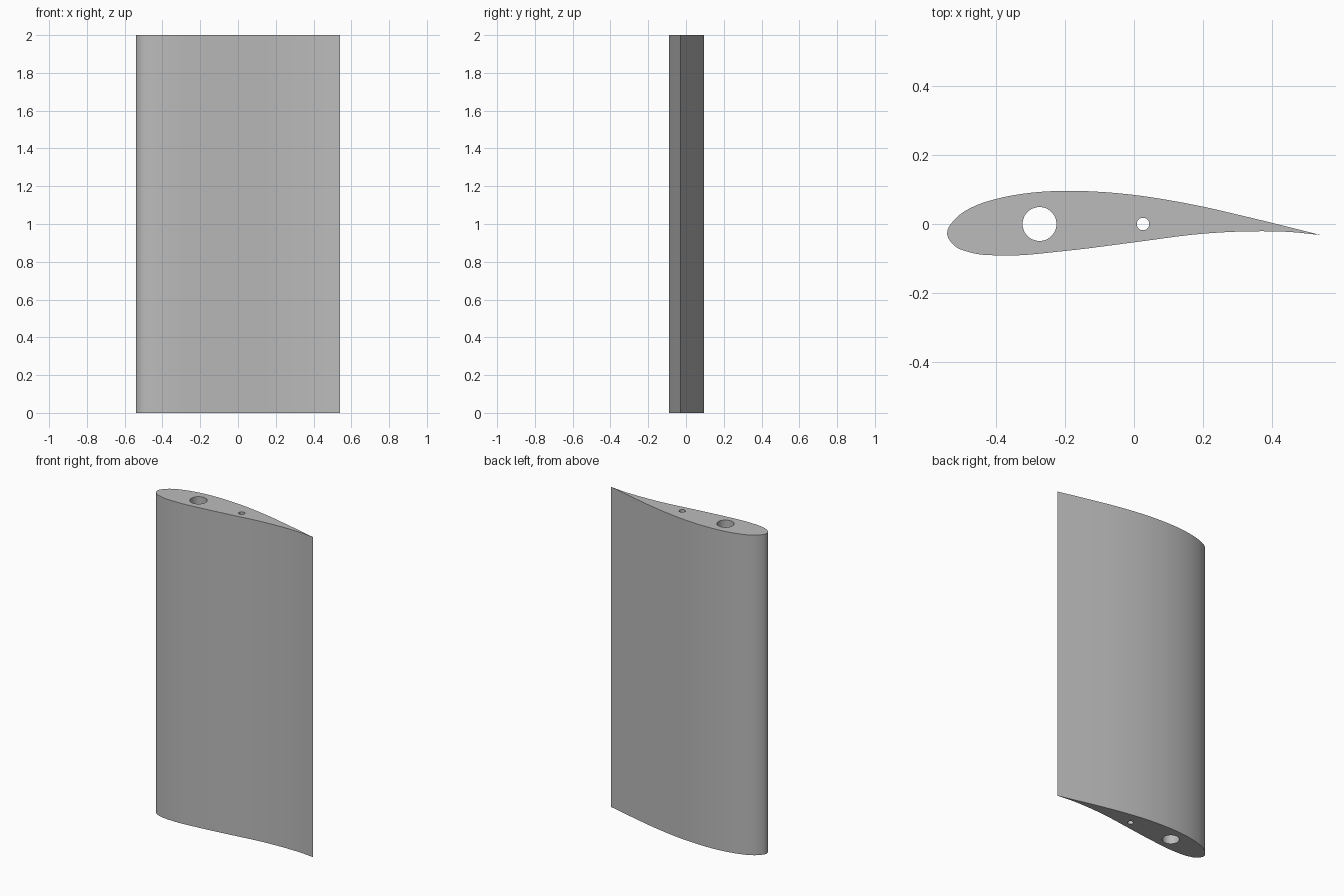
import bpy
import bmesh
from math import cos, sin, pi, radians
from mathutils import Vector

cube = bpy.data.objects.get("Cube")
if cube:
    bpy.data.objects.remove(cube, do_unlink=True)

HEIGHT = 2.0

# Section knots, from the trailing edge over the back to the nose and round
KNOTS = [(.54, -.032), (.4, .003), (.3, .027), (.2, .05), (.1, .069), (0, .084),
         (-.1, .093), (-.19, .096), (-.3, .09), (-.4, .072), (-.46, .052), (-.51, .021),
         (-.54, -.03), (-.52, -.062), (-.47, -.083), (-.38, -.091), (-.2, -.078),
         (0, -.053), (.2, -.028), (.35, -.021), (.45, -.023), (.54, -.032)]
HOLES = [(-.273, .049, 48), (.026, .018, 32)]  # x, radius, sides


def smooth_path(knots, steps):
    """Spline through the knots, leaving the end sharp."""
    p = [Vector(k) for k in knots]

    def tangent(i):
        if i == 0:
            return p[1] - p[0]
        if i == len(p) - 1:
            return p[i] - p[i - 1]
        a, b = (p[i] - p[i - 1]).length, (p[i + 1] - p[i]).length
        return ((p[i] - p[i - 1]) * b / a + (p[i + 1] - p[i]) * a / b) / (a + b)

    out = []
    for i in range(len(p) - 1):
        length = (p[i + 1] - p[i]).length
        t0, t1 = tangent(i), tangent(i + 1)
        # end tangents become unit directions scaled to the span
        t0, t1 = t0.normalized() * length, t1.normalized() * length
        for s in range(steps):
            u = s / steps
            h = u * u * (3 - 2 * u)
            out.append(p[i] * (1 - h) + p[i + 1] * h
                       + t0 * u * (1 - u) ** 2 - t1 * u * u * (1 - u))
    return out


def circle(x, radius, sides):
    return [Vector((x + radius * cos(2 * pi * i / sides), radius * sin(2 * pi * i / sides)))
            for i in range(sides)]


def add_loop(bm, points):
    verts = [bm.verts.new((q.x, q.y, 0)) for q in points]
    return [bm.edges.new((v, verts[i - 1])) for i, v in enumerate(verts)]


# Wing section with two spar holes, filled and raised to full span
bm = bmesh.new()
edges = add_loop(bm, smooth_path(KNOTS, 5))
for hole in HOLES:
    edges += add_loop(bm, circle(*hole))
bmesh.ops.triangle_fill(bm, use_beauty=True, use_dissolve=False, edges=edges)
raised = bmesh.ops.extrude_face_region(bm, geom=bm.faces[:], use_keep_orig=True)
bmesh.ops.translate(bm, vec=(0, 0, HEIGHT),
                    verts=[g for g in raised["geom"] if isinstance(g, bmesh.types.BMVert)])
bmesh.ops.recalc_face_normals(bm, faces=bm.faces[:])
mesh = bpy.data.meshes.new("wing_section")
bm.to_mesh(mesh)
bm.free()

wing = bpy.data.objects.new("wing_section", mesh)
bpy.context.collection.objects.link(wing)

# Plain grey finish
grey = bpy.data.materials.new("light_grey")
grey.use_nodes = True
colour = (.5, .5, .5, 1)
grey.diffuse_color = colour
grey.node_tree.nodes["Principled BSDF"].inputs["Base Color"].default_value = colour
mesh.materials.append(grey)

bpy.ops.object.select_all(action="DESELECT")
wing.select_set(True)
bpy.context.view_layer.objects.active = wing
bpy.ops.object.shade_smooth_by_angle(angle=radians(30))
